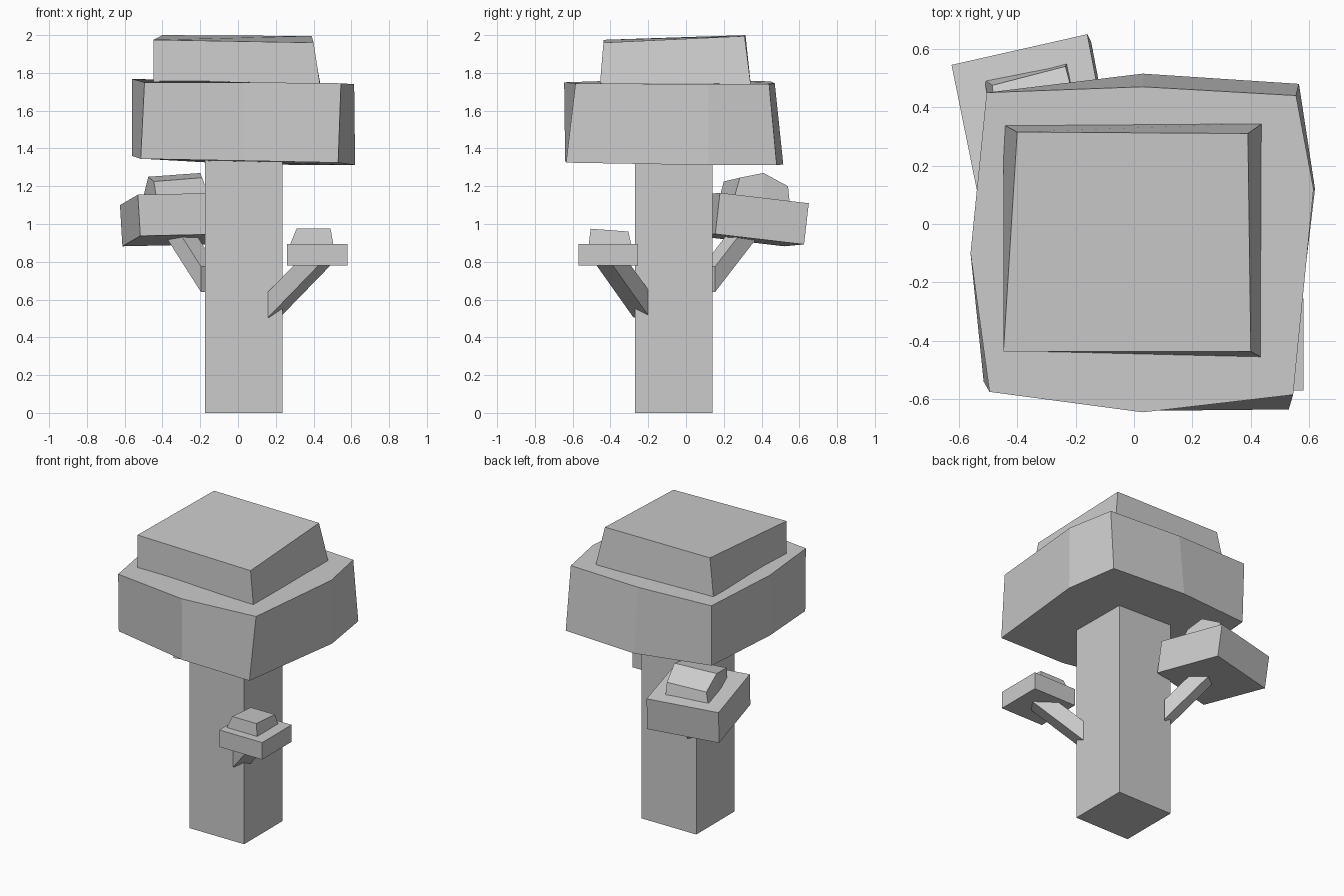
import bpy
from mathutils import Vector


def loft(name, *rings, top_faces=None):
    """Join equal-length rings (counter-clockwise from above, bottom to top)."""
    n = len(rings[0])
    verts = [tuple(p) for r in rings for p in r]
    faces = [tuple(reversed(range(n)))]
    for k in range(len(rings) - 1):
        a, b = k * n, (k + 1) * n
        faces += [(a + i, a + (i + 1) % n, b + (i + 1) % n, b + i) for i in range(n)]
    last = (len(rings) - 1) * n
    faces += [tuple(last + i for i in f) for f in (top_faces or [range(n)])]
    me = bpy.data.meshes.new(name)
    me.from_pydata(verts, [], faces)
    me.update()
    ob = bpy.data.objects.new(name, me)
    bpy.context.collection.objects.link(ob)
    return ob


def rect(x0, x1, y0, y1, z):
    return [(x0, y0, z), (x1, y0, z), (x1, y1, z), (x0, y1, z)]


def branch(name, start, direction, z_end, width=0.107, height=0.135):
    """Slanted bar with upright sides, cut level at z_end inside its leaf pad."""
    s, d = Vector(start), Vector(direction)
    side = Vector((-d.y, d.x, 0)).normalized() * width / 2
    up = Vector((0, 0, height))
    low_end = s + d * ((z_end - s.z) / d.z)
    top_end = s + up + d * ((z_end - s.z - height) / d.z)
    profile = [s, low_end, top_end, s + up]
    loft(name, [p + side for p in profile], [p - side for p in profile])


# trunk
loft("trunk", rect(-0.175, 0.235, -0.27, 0.14, 0), rect(-0.175, 0.235, -0.27, 0.14, 1.36))

# main canopy: uneven block with a bent middle on every side
loft("lower_canopy",
     [(-0.515, -0.54, 1.345), (0.03, -0.64, 1.335), (0.53, -0.635, 1.325), (0.62, 0.12, 1.312),
      (0.565, 0.48, 1.312), (0.03, 0.515, 1.315), (-0.50, 0.44, 1.345), (-0.56, -0.10, 1.36)],
     [(-0.495, -0.575, 1.75), (0.03, -0.645, 1.75), (0.545, -0.585, 1.745), (0.615, 0.12, 1.74),
      (0.555, 0.44, 1.74), (0.03, 0.47, 1.745), (-0.505, 0.45, 1.755), (-0.56, -0.10, 1.768)])
loft("upper_canopy",
     [(-0.447, -0.437, 1.72), (0.437, -0.457, 1.72), (0.44, 0.345, 1.72), (-0.447, 0.34, 1.72)],
     [(-0.447, -0.437, 1.975), (0.40, -0.437, 1.96), (0.39, 0.31, 1.995), (-0.40, 0.315, 2.0)])

# front right branch with its leaf pad and cap
branch("front_branch", (0.19, -0.235, 0.505), (1, -0.73, 1.03), 0.80)
loft("front_leaf_pad", rect(0.26, 0.58, -0.57, -0.255, 0.78), rect(0.26, 0.58, -0.57, -0.255, 0.895))
loft("front_leaf_cap", rect(0.275, 0.505, -0.515, -0.29, 0.89),
     [(0.31, -0.505, 0.975), (0.49, -0.505, 0.975), (0.49, -0.41, 0.97), (0.49, -0.305, 0.96)][:2]
     + [(0.49, -0.305, 0.96), (0.31, -0.305, 0.96)])

# back left branch with its tilted leaf pad
branch("back_branch", (-0.155, 0.12, 0.64), (-0.7, 0.85, 1.1), 0.97)
pad_top = [Vector(p) for p in ((-0.53, 0.075, 1.155), (-0.07, 0.18, 1.165),
                               (-0.16, 0.65, 1.11), (-0.625, 0.545, 1.10))]
loft("back_leaf_pad", [p + Vector((0.013, -0.025, -0.218)) for p in pad_top], pad_top)

# ridged cap on the back pad
loft("back_leaf_cap",
     [(-0.43, 0.175, 1.13), (-0.15, 0.255, 1.14), (-0.20, 0.41, 1.11),
      (-0.23, 0.55, 1.10), (-0.515, 0.495, 1.09), (-0.485, 0.34, 1.10)],
     [(-0.445, 0.20, 1.225), (-0.19, 0.285, 1.245), (-0.20, 0.41, 1.27),
      (-0.235, 0.54, 1.20), (-0.485, 0.475, 1.175), (-0.475, 0.35, 1.25)],
     top_faces=[(0, 1, 2, 5), (2, 3, 4, 5)])
